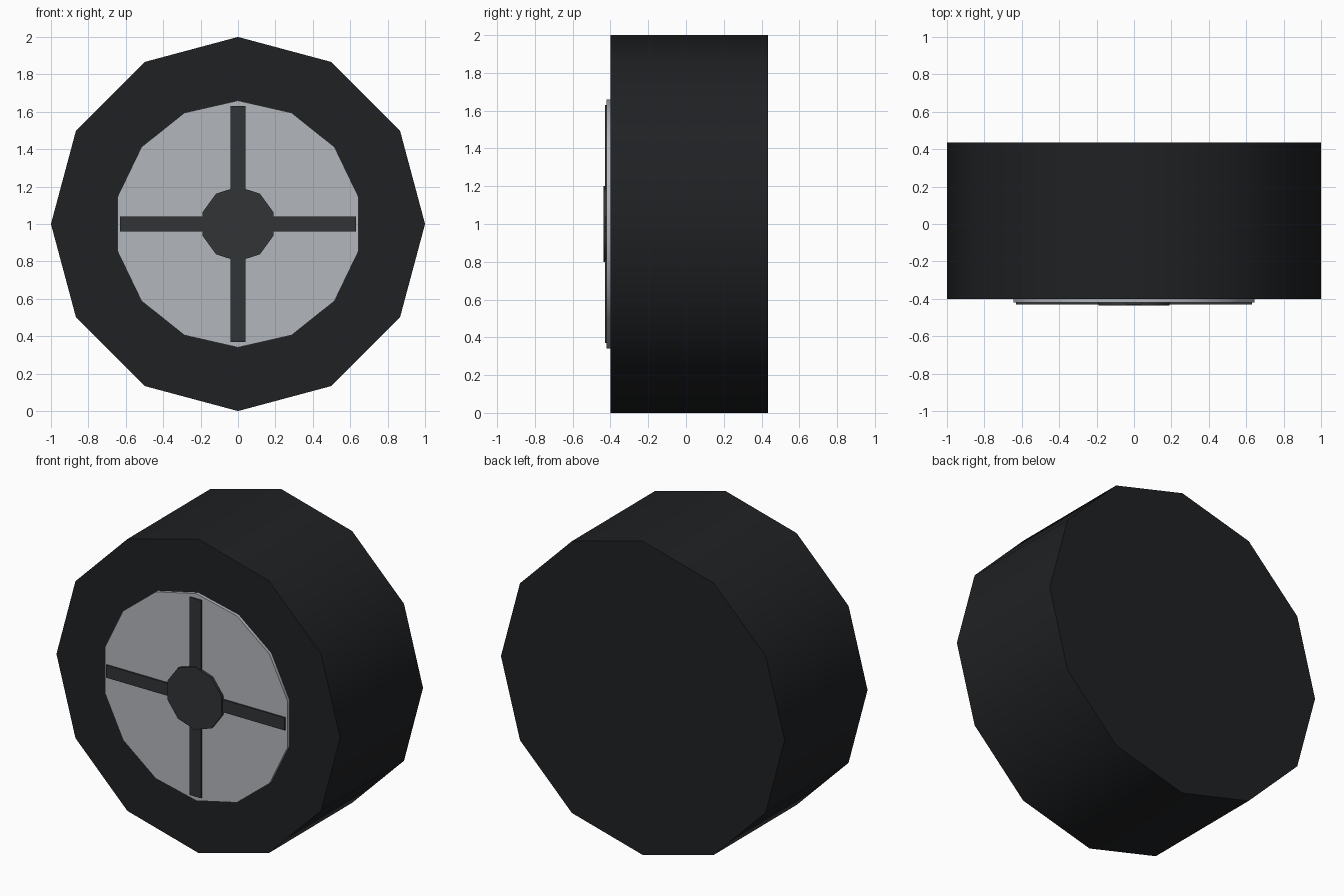
import bpy, bmesh, math

if "Cube" in bpy.data.objects:
    bpy.data.objects.remove(bpy.data.objects["Cube"])

CENTRE_Z = 1.0


def material(name, rgb):
    m = bpy.data.materials.new(name)
    m.diffuse_color = (*rgb, 1.0)
    m.use_nodes = True
    m.node_tree.nodes["Principled BSDF"].inputs["Base Color"].default_value = m.diffuse_color
    return m


def finish(name, bm, mat, smooth_deg=None):
    bmesh.ops.recalc_face_normals(bm, faces=bm.faces)
    mesh = bpy.data.meshes.new(name)
    bm.to_mesh(mesh)
    bm.free()
    mesh.materials.append(mat)
    ob = bpy.data.objects.new(name, mesh)
    bpy.context.collection.objects.link(ob)
    if smooth_deg:
        bpy.ops.object.select_all(action='DESELECT')
        ob.select_set(True)
        bpy.context.view_layer.objects.active = ob
        bpy.ops.object.shade_smooth_by_angle(angle=math.radians(smooth_deg))
    return ob


def prism(name, radius, sides, y0, y1, mat):
    """Regular prism along y with a corner at the top."""
    bm = bmesh.new()
    rings = []
    for y in (y0, y1):
        rings.append([bm.verts.new((radius * math.sin(2 * math.pi * i / sides), y,
                                    CENTRE_Z + radius * math.cos(2 * math.pi * i / sides)))
                      for i in range(sides)])
    a, b = rings
    bm.faces.new(a)
    bm.faces.new(b)
    for i in range(sides):
        j = (i + 1) % sides
        bm.faces.new((a[i], a[j], b[j], b[i]))
    return finish(name, bm, mat, 40)


def bar(name, size, y0, y1, mat):
    bm = bmesh.new()
    bmesh.ops.create_cube(bm, size=1)
    for v in bm.verts:
        v.co = (v.co.x * size[0], (y0 + y1) / 2 + v.co.y * (y1 - y0),
                CENTRE_Z + v.co.z * size[1])
    return finish(name, bm, mat)


rubber = material("rubber", (0.014, 0.015, 0.017))
metal = material("light_metal", (0.45, 0.47, 0.50))
dark = material("dark_metal", (0.032, 0.033, 0.037))

# Tyre body
prism("tyre", 1.0, 12, -0.40, 0.435, rubber)
# Wheel cover disc on the front face
prism("wheel_disc", 0.66, 14, -0.42, -0.38, metal)
# Crossed spokes
bar("spoke_vertical", (0.08, 1.26), -0.43, -0.40, dark)
bar("spoke_horizontal", (1.26, 0.08), -0.43, -0.40, dark)
# Centre hub
prism("hub", 0.20, 10, -0.437, -0.40, dark)
